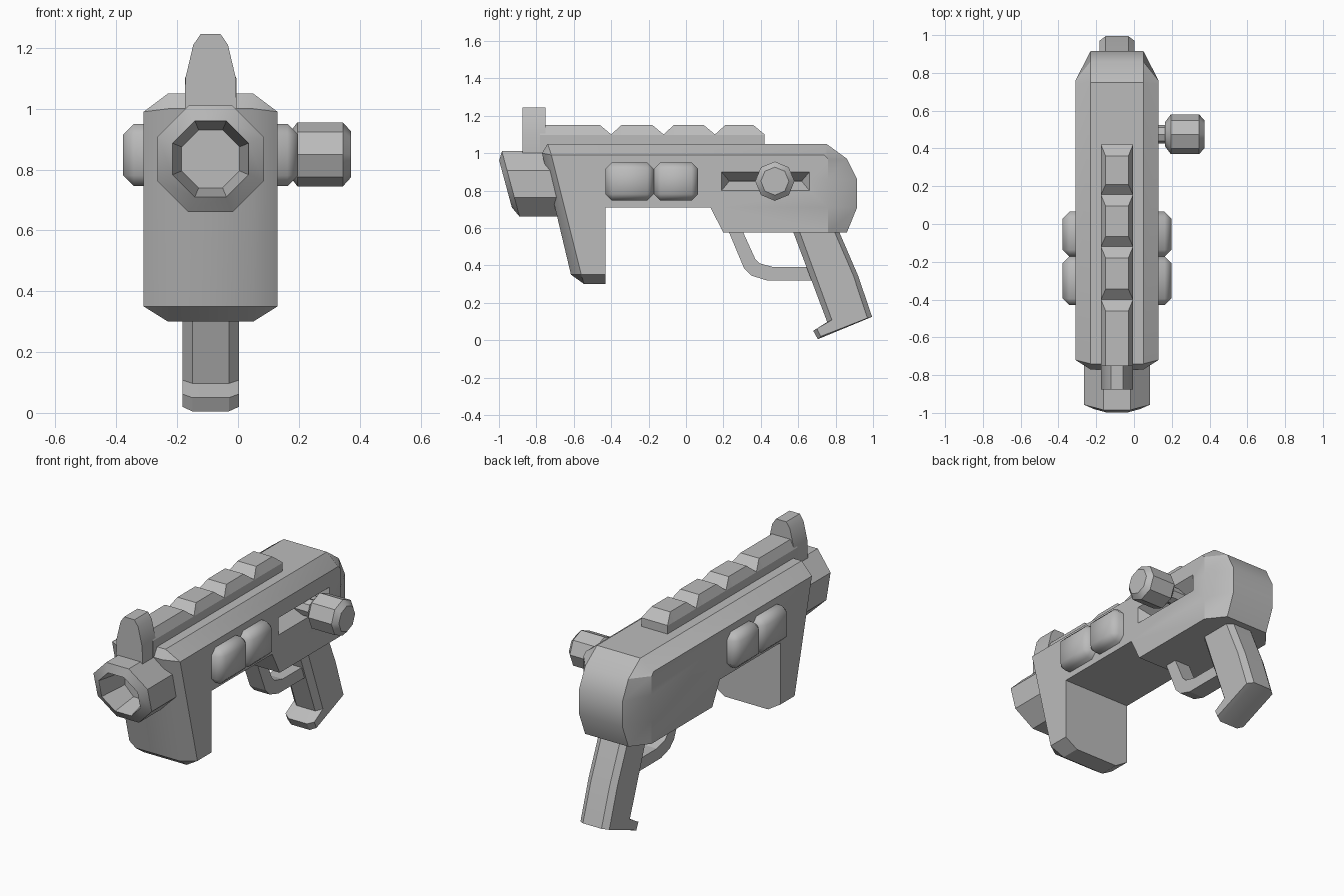
import bpy, bmesh, math
from mathutils import Vector

cube = bpy.data.objects.get("Cube")
if cube:
    bpy.data.objects.remove(cube, do_unlink=True)

CX = -0.09  # middle plane of the body

grey = bpy.data.materials.new("plain grey")
grey.use_nodes = True
grey.diffuse_color = (0.5, 0.5, 0.5, 1)
grey.node_tree.nodes["Principled BSDF"].inputs["Base Color"].default_value = (0.5, 0.5, 0.5, 1)


def finish(name, bm, smooth=32):
    bmesh.ops.remove_doubles(bm, verts=bm.verts, dist=0.0005)
    bmesh.ops.recalc_face_normals(bm, faces=bm.faces)
    mesh = bpy.data.meshes.new(name)
    bm.to_mesh(mesh)
    bm.free()
    mesh.materials.append(grey)
    ob = bpy.data.objects.new(name, mesh)
    bpy.context.collection.objects.link(ob)
    if smooth:
        bpy.ops.object.select_all(action='DESELECT')
        ob.select_set(True)
        bpy.context.view_layer.objects.active = ob
        bpy.ops.object.shade_smooth_by_angle(angle=math.radians(smooth))
    return ob


def loft(name, rings, smooth=32):
    """Skin a row of matching closed rings and cap both ends."""
    bm = bmesh.new()
    rows = [[bm.verts.new(p) for p in ring] for ring in rings]
    n = len(rows[0])
    for a, b in zip(rows, rows[1:]):
        for i in range(n):
            j = (i + 1) % n
            bm.faces.new((a[i], a[j], b[j], b[i]))
    bm.faces.new(rows[0])
    bm.faces.new(rows[-1])
    return finish(name, bm, smooth)


def slab(name, mid, side, half_mid, half_side, smooth=32):
    """Side profile in y, z with chamfered flanks."""
    layers = [(side, -half_side), (mid, -half_mid), (mid, half_mid), (side, half_side)]
    return loft(name, [[(CX + x, y, z) for y, z in prof] for prof, x in layers], smooth)


# Body with the front foregrip
body = slab("body",
            [(-0.74, 1.05), (0.75, 1.05), (0.86, 0.97), (0.915, 0.86), (0.915, 0.71),
             (0.86, 0.575), (0.2, 0.575), (0.13, 0.71), (-0.43, 0.71), (-0.43, 0.3),
             (-0.545, 0.3), (-0.615, 0.35), (-0.77, 1.0)],
            [(-0.72, 0.99), (0.74, 0.99), (0.76, 0.97), (0.76, 0.86), (0.76, 0.71),
             (0.76, 0.575), (0.2, 0.575), (0.13, 0.71), (-0.43, 0.71), (-0.43, 0.35),
             (-0.56, 0.35), (-0.56, 0.35), (-0.72, 0.99)], 0.14, 0.22)

# V-shaped bolt slot, cut into the left flank only
cutter = loft("slot_cutter", [
    [(x, 0.425 + sy * hy, 0.85 + sz * hz) for sy, sz in ((-1, -1), (1, -1), (1, 1), (-1, 1))]
    for x, hy, hz in ((0.06, 0.195, 0.002), (0.13, 0.235, 0.05), (0.16, 0.25, 0.07))], 0)
cutter.hide_render = True
cutter.hide_set(True)
cut = body.modifiers.new("slot", 'BOOLEAN')
cut.operation = 'DIFFERENCE'
cut.solver = 'EXACT'
cut.object = cutter
bpy.context.view_layer.objects.active = body
bpy.ops.object.modifier_apply(modifier=cut.name)
bpy.data.objects.remove(cutter, do_unlink=True)


# Octagonal barrel with a slanted, hollow muzzle
def octagon(apothem, y, slant):
    r = apothem / math.cos(math.pi / 8)
    ring = []
    for i in range(8):
        a = math.pi / 8 + i * math.pi / 4
        dz = r * math.sin(a)
        ring.append((CX + r * math.cos(a), y - slant * dz, 0.835 + dz))
    return ring


loft("barrel", [octagon(0.175, -0.6, 0), octagon(0.175, -0.937, 0.27),
                octagon(0.125, -0.965, 0.27), octagon(0.095, -0.78, 0)])

# Notched top rail
stations = [(-0.78, 1.15)]
for notch in (-0.4, -0.12, 0.155):
    stations += [(notch - 0.06, 1.15), (notch, 1.1), (notch + 0.055, 1.15)]
stations += [(0.36, 1.15), (0.42, 1.1)]
rail = []
for y, z in stations:
    h = 0.06 if z > 1.12 else 0.085
    rail.append([(CX + x, y, zz) for x, zz in
                 ((-0.085, 1.0), (0.085, 1.0), (0.085, 1.098), (h, z), (-h, z), (-0.085, 1.098))])
loft("top_rail", rail, 0)

# Front sight
half = [(0.085, 1.0), (0.083, 1.1), (0.057, 1.21), (0.033, 1.245)]
outline = half + [(-x, z) for x, z in reversed(half)]
loft("front_sight", [[(CX + x, y, z) for x, z in outline] for y in (-0.875, -0.75)], 25)


# Rounded side pads, running through the body
def pad(name, y0, y1):
    bm = bmesh.new()
    bmesh.ops.create_cube(bm, size=1)
    for v in bm.verts:
        v.co = Vector((CX + v.co.x * 0.575, (y0 + y1) / 2 + v.co.y * (y1 - y0),
                       0.848 + v.co.z * 0.205))
    bmesh.ops.bevel(bm, geom=bm.edges[:], offset=0.035, segments=1, affect='EDGES')
    finish(name, bm, 60)


pad("front_side_pad", -0.43, -0.172)
pad("rear_side_pad", -0.172, 0.065)


# Bolt handle: thin stem and faceted knob
def turned(name, profile):
    loft(name, [[(x, 0.475 + r * math.cos(i * math.pi / 4), 0.85 + r * math.sin(i * math.pi / 4))
                 for i in range(8)] for x, r in profile], 32)


turned("bolt_stem", [(0.06, 0.05), (0.18, 0.05)])
turned("bolt_knob", [(0.165, 0.065), (0.195, 0.105), (0.345, 0.105), (0.372, 0.075)])

# Trigger guard
guard = [(0.22, 0.6), (0.31, 0.385), (0.35, 0.345), (0.43, 0.32), (0.68, 0.32),
         (0.68, 0.39), (0.47, 0.39), (0.395, 0.41), (0.37, 0.435), (0.295, 0.6)]
loft("trigger_guard", [[(CX + x, y, z) for y, z in guard] for x in (-0.05, 0.05)], 0)

# Raked pistol grip with a small toe
slab("grip",
     [(0.565, 0.6), (0.755, 0.097), (0.68, 0.05), (0.705, 0.005), (0.995, 0.125),
      (0.92, 0.345), (0.81, 0.6)],
     [(0.6, 0.6), (0.78, 0.108), (0.7, 0.062), (0.72, 0.02), (0.97, 0.118),
      (0.895, 0.345), (0.785, 0.6)], 0.06, 0.093)
